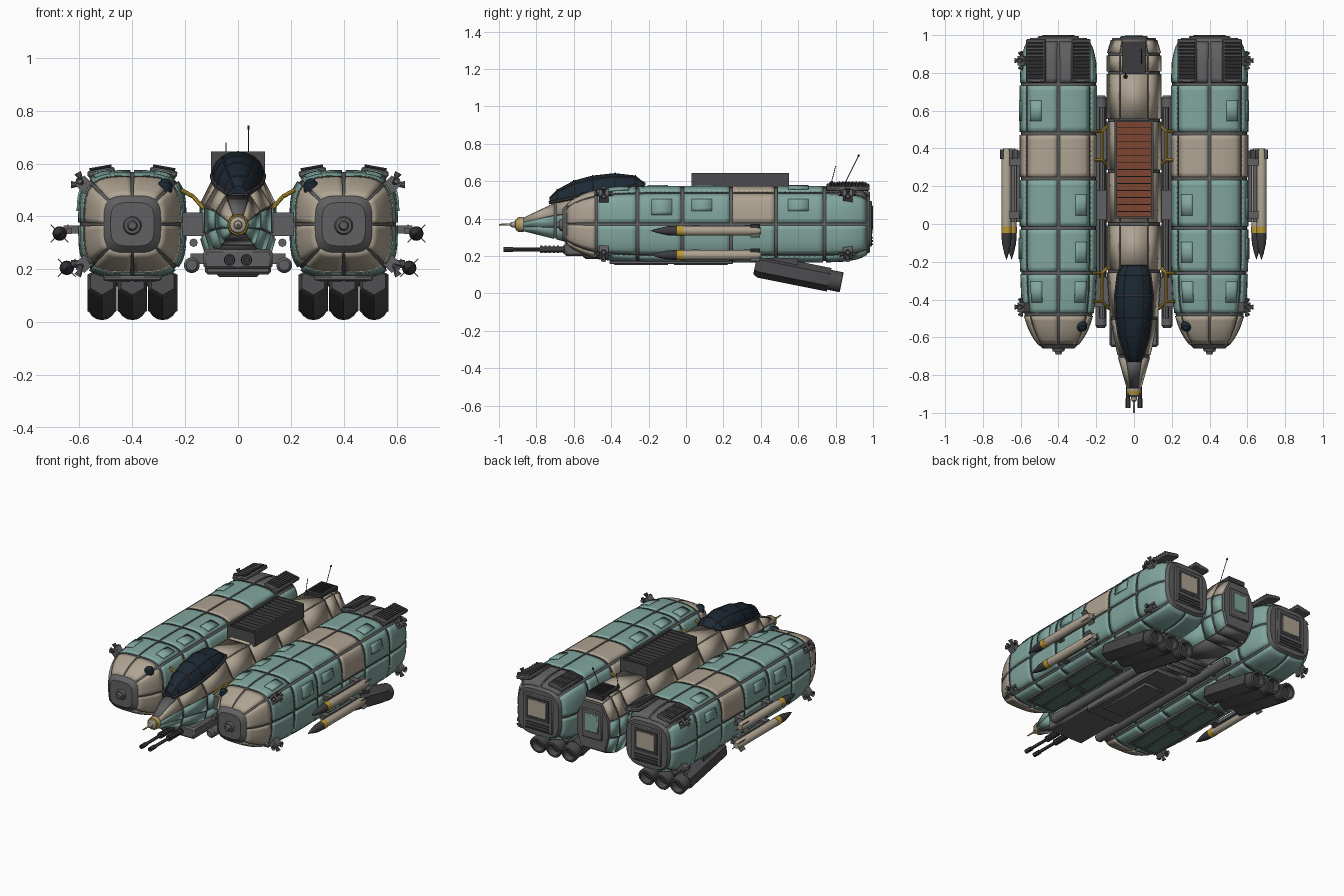
import bpy, bmesh
from math import sin, cos, pi, radians
from mathutils import Vector, Matrix

if "Cube" in bpy.data.objects:
    bpy.data.objects.remove(bpy.data.objects["Cube"])

TEAL, BEIGE = (.22, .38, .34), (.43, .37, .29)
GREY, DARK, GLASS = (.12, .12, .125), (.045, .045, .05), (.012, .022, .035)
RUST, YELLOW = (.2, .06, .03), (.5, .32, .03)
mats = {}

def finish(name, bm, col, mirror=False, solid=0, bevel=0):
    me = bpy.data.meshes.new(name)
    bm.to_mesh(me)
    bm.free()
    ob = bpy.data.objects.new(name, me)
    bpy.context.collection.objects.link(ob)
    if col not in mats:
        mats[col] = bpy.data.materials.new("paint_%d" % len(mats))
        mats[col].diffuse_color = (*col, 1)
    me.materials.append(mats[col])
    if solid:
        m = ob.modifiers.new("Solidify", 'SOLIDIFY')
        m.thickness, m.offset = solid, -1
    if bevel:
        m = ob.modifiers.new("Bevel", 'BEVEL')
        m.width, m.segments = bevel, 1
    if mirror:
        m = ob.modifiers.new("Mirror", 'MIRROR')
        m.use_mirror_merge = False
    return ob

def box(bm, c, s, rot=Matrix()):
    bmesh.ops.create_cube(bm, size=1, matrix=Matrix.Translation(c) @ rot @ Matrix.Diagonal((*s, 1)))

def lathe(bm, p0, p1, prof, seg=16):
    p0, p1 = Vector(p0), Vector(p1)
    d = (p1 - p0).normalized()
    side = d.cross(Vector((0, 0, 1)))
    side = side.normalized() if side.length > .01 else Vector((1, 0, 0))
    up = side.cross(d)
    rings = [[bm.verts.new(p0.lerp(p1, t) + (up * cos(2*pi*i/seg) + side * sin(2*pi*i/seg)) * max(r, .0005))
              for i in range(seg)] for t, r in prof]
    fs = [bm.faces.new((a[i], a[(i+1) % seg], b[(i+1) % seg], b[i]))
          for a, b in zip(rings, rings[1:]) for i in range(seg)]
    fs += [bm.faces.new(rings[0]), bm.faces.new(rings[-1])]
    bmesh.ops.recalc_face_normals(bm, faces=fs)

def rod(bm, p0, p1, r, seg=8):
    lathe(bm, p0, p1, [(0, r), (1, r)], seg)

def interp(tab, y):
    for a, b in zip(tab, tab[1:]):
        if y <= b[0]:
            t = max(0, (y - a[0]) / (b[0] - a[0]))
            return [p + (q - p) * t for p, q in zip(a[1:], b[1:])]
    return list(tab[-1][1:])

# hull surfaces: u runs 0..8 around the section
POD = [(-.66, .085), (-.64, .108), (-.6, .138), (-.55, .163), (-.48, .186), (-.38, .198), (-.2, .205),
       (.74, .205), (.86, .2), (.93, .185), (.985, .155)]
def pod(y, u, k=1):
    h, c, s = interp(POD, y)[0], cos(u*pi/4), sin(u*pi/4)
    r = h * k / (abs(c)**3.7 + abs(s)**3.7)**(1/3.7)
    return Vector((.4 + r*c, y, .37 + r*s))

FUS = [(-.88, .036, .40, .335), (-.7, .087, .485, .29), (-.5, .128, .54, .24), (-.25, .145, .575, .2),
       (.9, .145, .575, .2), (.985, .12, .55, .23)]
SEC = [(1, .32), (1, .66), (.55, 1), (-.55, 1), (-1, .66), (-1, .32), (-.75, 0), (.75, 0)]
def fus(y, u, k=1):
    w, zt, zb = interp(FUS, y)
    i = int(u) % 8
    a, b = SEC[i], SEC[(i+1) % 8]
    t = u - int(u)
    x, z = a[0] + (b[0]-a[0])*t, a[1] + (b[1]-a[1])*t
    return Vector((x*w*k, y, (zt+zb)/2 + (z-.5)*(zt-zb)*k))

def patch(bm, S, y0, y1, u0, u1, ny, nu, k=1):
    g = [[bm.verts.new(S(y0+(y1-y0)*i/ny, u0+(u1-u0)*j/nu, k)) for j in range(nu+1)] for i in range(ny+1)]
    for i in range(ny):
        for j in range(nu):
            bm.faces.new((g[i][j], g[i+1][j], g[i+1][j+1], g[i][j+1]))

def core(name, S, ys, n, k, mirror):
    bm = bmesh.new()
    rings = [[bm.verts.new(S(y, 8*j/n, k)) for j in range(n)] for y in ys]
    for a, b in zip(rings, rings[1:]):
        for j in range(n):
            bm.faces.new((a[j], b[j], b[(j+1) % n], a[(j+1) % n]))
    bm.faces.new(rings[0]); bm.faces.new(rings[-1])
    bmesh.ops.recalc_face_normals(bm, faces=bm.faces)
    finish(name, bm, GREY, mirror)

def plating(name, S, cuts, pick, ny, nu, mirror, gap):
    sets = {}
    for y0, y1 in zip(cuts, cuts[1:]):
        for o in range(8):
            bm = sets.setdefault(pick(y0, o), bmesh.new()) if pick(y0, o) not in sets else sets[pick(y0, o)]
            patch(bm, S, y0+gap, y1-gap, o+.045, o+.955, max(1, round((y1-y0)*ny)), nu)
    for col, bm in sets.items():
        finish(name + {TEAL: "_teal", BEIGE: "_beige"}.get(col, "_grey"), bm, col, mirror, .009)

# side pods
core("pod_frame", pod, [p[0] for p in POD], 64, .965, True)
def podcol(y, o):
    if y < -.5: return BEIGE
    if .2 < y < .3 and o < 4: return BEIGE
    return GREY if y > .7 and o in (1, 2) else TEAL
plating("pod_panels", pod, [-.645, -.48, -.26, -.02, .24, .48, .74, .975], podcol, 36, 6, True, .008)

# centre fuselage
core("fuselage_frame", fus, [p[0] for p in FUS], 8, .95, False)
def fuscol(y, o):
    if o == 6 or (y < -.75 and o == 2): return GREY
    return BEIGE if o in (1, 2, 3) else TEAL
plating("fuselage_panels", fus, [-.875, -.7, -.5, -.25, 0, .28, .55, .8, .9, .98], fuscol, 1, 1, False, .007)

# raised hatches on pods
bm = bmesh.new()
for y, u0, u1 in [(.6, 1.15, 1.48), (.1, 2.52, 2.85), (-.15, 2.52, 2.85), (-.36, 1.15, 1.48), (.085, .42, .75),
                  (.6, .42, .75), (-.36, 2.52, 2.85), (-.13, .3, .75)]:
    patch(bm, pod, y-.055, y+.055, u0, u1, 2, 4, 1.03)
finish("pod_hatches", bm, TEAL, True, .008)

# pod belly bay doors
bm = bmesh.new()
box(bm, (.4, -.08, .166), (.22, .66, .02))
finish("bay_door_frame", bm, GREY, True, bevel=.005)
bm = bmesh.new()
for y in (-.24, .08):
    for x in (.352, .448):
        box(bm, (x, y, .158), (.085, .29, .014))
finish("bay_doors", bm, (.11, .19, .17), True, bevel=.004)

# pod nose bosses and dark lamps
bm = bmesh.new()
lathe(bm, (.4, -.65, .365), (.4, -.692, .365), [(0, .04), (.4, .032), (.6, .03), (.6, .02), (1, .014)])
finish("pod_nose_boss", bm, GREY, True, bevel=0)
bm = bmesh.new()
lathe(bm, (.28, -.53, .49), (.272, -.555, .54), [(0, .03), (.6, .028), (.9, .018), (1, 0)])
finish("pod_lamp", bm, GLASS, True)

# pod rear faces, louvres
bm = bmesh.new()
box(bm, (.4, .98, .37), (.22, .03, .24))
for s in (-1, 1):
    box(bm, (.4+s*.118, .865, .567), (.105, .23, .025), Matrix.Rotation(radians(s*10), 4, 'Y'))
finish("pod_rear_frame", bm, GREY, True, bevel=.006)
bm = bmesh.new()
for i in range(3):
    box(bm, (.4, .994, .262+i*.018), (.17, .012, .009))
for s in (-1, 1):
    R = Matrix.Rotation(radians(s*10), 4, 'Y')
    for i in range(11):
        box(bm, (.4+s*.12, .773+i*.0185, .581), (.085, .01, .014), R @ Matrix.Rotation(radians(30), 4, 'X'))
box(bm, (.4, .985, .395), (.17, .024, .15))
finish("pod_louvres", bm, DARK, True)
bm = bmesh.new()
box(bm, (.4, .99, .397), (.135, .02, .115))
finish("pod_rear_panel", bm, BEIGE, True, bevel=.004)

# triple launch tubes, hexagonal bodies and round muzzles
bm, bd = bmesh.new(), bmesh.new()
for x in (.285, .4, .515):
    a, b = (x, .37, .152), (x, .83, .06)
    lathe(bm, a, b, [(0, .05), (.05, .064), (.86, .064), (.86, .052), (.9, .052)], 6)
    lathe(bm, a, b, [(.85, .054), (1, .054), (1.005, .05), (1.005, .04), (.9, .038)])
    lathe(bd, a, b, [(.89, .037), (.92, .037)])
box(bm, (.4, .5, .165), (.3, .2, .06))
finish("launch_tubes", bm, (.07, .07, .075), True)
finish("launch_bores", bd, DARK, True)

# missiles with pylons
body, nose, band, rail = (bmesh.new() for _ in range(4))
for x, z in ((.675, .335), (.648, .205)):
    a, b = (x, -.19, z), (x, .4, z)
    lathe(nose, a, b, [(0, 0), (.06, .012), (.15, .024), (.24, .027)])
    lathe(band, a, b, [(.24, .0275), (.3, .0275)])
    lathe(body, a, b, [(.3, .026), (.96, .026), (1, .018)])
    for k in (45, 135):
        box(rail, (x, .37, z), (.095, .05, .004), Matrix.Rotation(radians(k), 4, 'Y'))
    box(rail, (x-.035, .2, z+.01), (.02, .38, .022))
    for y in (.05, .33):
        box(rail, (x-.05, y, z+.015), (.07, .04, .03))
finish("missile_bodies", body, BEIGE, True)
finish("missile_noses", nose, DARK, True)
finish("missile_bands", band, YELLOW, True)
finish("missile_pylons_and_fins", rail, GREY, True)

# manoeuvring thrusters on pod corners
bm = bmesh.new()
for y in (-.44, .865):
    for s in (-1, 1):
        c = Vector((.582, y, .37+s*.15))
        box(bm, c, (.05, .05, .05), Matrix.Rotation(pi/4, 4, 'Y'))
        for d in ((.05, 0, 0), (.025, 0, s*.045), (.02, .045, s*.015), (.02, -.045, s*.015)):
            lathe(bm, c, c+Vector(d), [(0, .008), (.6, .009), (1, .014), (.8, .009)], 10)
finish("corner_thrusters", bm, GREY, True)

# links between fuselage and pods
bm = bmesh.new()
lathe(bm, (.175, -.55, .215), (.175, .68, .215), [(0, .02), (.01, .03), (.99, .03), (1, .02)])
for y in (-.36, .1, .42):
    box(bm, (.17, y, .37), (.1, .16, .09))
    box(bm, (.15, y, .24), (.06, .07, .04))
rod(bm, (.168, -.5, .3), (.168, .62, .3), .016)
finish("pod_links", bm, GREY, True)
bm = bmesh.new()
for y0, y1 in ((-.45, -.22), (.3, .53)):
    p = [(.13, y0, .43), (.17, y0+.04, .475), (.17, y1-.04, .475), (.13, y1, .43)]
    for a, b in zip(p, p[1:]):
        rod(bm, a, b, .008)
    for q in p[1:3]:
        rod(bm, q, (.215, q[1], .5), .008)
finish("yellow_struts", bm, YELLOW, True)

# canopy glass and ribs
CAN = [(-.73, .03, .515), (-.69, .05, .555), (-.6, .078, .603), (-.5, .093, .63), (-.38, .098, .643),
       (-.27, .085, .63), (-.22, .065, .59)]
def can(y, u, k=1):
    w, zt = interp(CAN, y)
    zb = interp([(-.73, .47), (-.22, .57)], y)[0] + .015
    return Vector((w*cos(u*pi)*k, y, zb + (zt-zb)*sin(u*pi)*k))
bm = bmesh.new()
rings = [[bm.verts.new(can(c[0], j/14)) for j in range(15)] for c in CAN]
for a, b in zip(rings, rings[1:]):
    for j in range(15):
        bm.faces.new((a[j], b[j], b[(j+1) % 15], a[(j+1) % 15]))
bm.faces.new(rings[0]); bm.faces.new(rings[-1])
bmesh.ops.recalc_face_normals(bm, faces=bm.faces)
finish("canopy_glass", bm, GLASS)
bm = bmesh.new()
for y in (-.69, -.6, -.5, -.38, -.27, -.22):
    for j in range(10):
        rod(bm, can(y, j/10), can(y, (j+1)/10), .004, 6)
for u in (0, .3, .7, 1):
    for a, b in zip(CAN, CAN[1:]):
        rod(bm, can(a[0], u), can(b[0], u), .009 if u in (0, 1) else .004, 6)
finish("canopy_ribs", bm, DARK)

# nose tip and probe
bm = bmesh.new()
lathe(bm, (0, -.87, .368), (0, -1, .368), [(0, .04), (.1, .04), (.3, .03), (.35, .016), (.5, .014), (.55, .006), (1, .004)])
finish("nose_probe", bm, BEIGE)
bm = bmesh.new()
lathe(bm, (0, -.885, .368), (0, -.9, .368), [(0, .041), (1, .038)])
finish("nose_ring", bm, YELLOW)

# chin gun mount, twin barrels and keel
bm = bmesh.new()
box(bm, (0, -.47, .238), (.26, .36, .075))
box(bm, (0, .03, .205), (.25, .66, .05))
box(bm, (0, .0, .185), (.16, .4, .03))
for i in range(4):
    box(bm, (0, .42+i*.05, .2), (.2, .025, .04))
finish("chin_mount_and_keel", bm, GREY, bevel=.01)
bm = bmesh.new()
lathe(bm, (.032, -.64, .235), (.032, -.975, .235), [(0, .022), (.05, .022), (.05, .016), (.42, .016), (.42, .01),
      (.85, .01), (.85, .014), (1, .014), (1, .006), (.95, .006)], 12)
for i in range(5):
    rod(bm, (.032, -.68-i*.022, .235), (.032, -.69-i*.022, .235), .02, 12)
finish("chin_guns", bm, DARK, True)

# roof radiator: frame, red floor and upright slats
bm, bs = bmesh.new(), bmesh.new()
for s in (-1, 1):
    box(bm, (s*.097, .29, .6), (.012, .52, .09))
    box(bm, (0, .29+s*.255, .6), (.2, .012, .09))
for i in range(1, 14):
    box(bm, (0, .03+i*.0371, .615), (.19, .005, .055))
box(bs, (0, .29, .58), (.19, .51, .02))
finish("roof_radiator", bm, (.07, .07, .075))
finish("radiator_floor", bs, RUST)

# tail block, tail plate and aerials
bm = bmesh.new()
box(bm, (0, .88, .577), (.12, .17, .03))
for i in range(8):
    box(bm, (0, .82+i*.018, .593), (.09, .008, .01))
rod(bm, (.04, .84, .57), (.04, .925, .74), .002, 6)
rod(bm, (.04, .92, .73), (.04, .925, .742), .005, 6)
rod(bm, (-.045, .77, .565), (-.045, .8, .68), .002, 6)
lathe(bm, (-.045, .78, .57), (-.045, .78, .6), [(0, .012), (1, .006)])
finish("tail_block_and_aerials", bm, DARK)
bm = bmesh.new()
box(bm, (0, .98, .4), (.15, .03, .19))
finish("tail_frame", bm, GREY, bevel=.006)
bm = bmesh.new()
box(bm, (0, .99, .41), (.1, .02, .12))
finish("tail_panel", bm, TEAL, bevel=.005)

for ob in bpy.data.objects:
    ob.select_set(True)
    bpy.context.view_layer.objects.active = ob
bpy.ops.object.shade_smooth_by_angle(angle=radians(30))

for m in bpy.data.materials:
    if m.users and not m.is_grease_pencil:
        m.use_nodes = True
        m.node_tree.nodes["Principled BSDF"].inputs["Base Color"].default_value = m.diffuse_color
